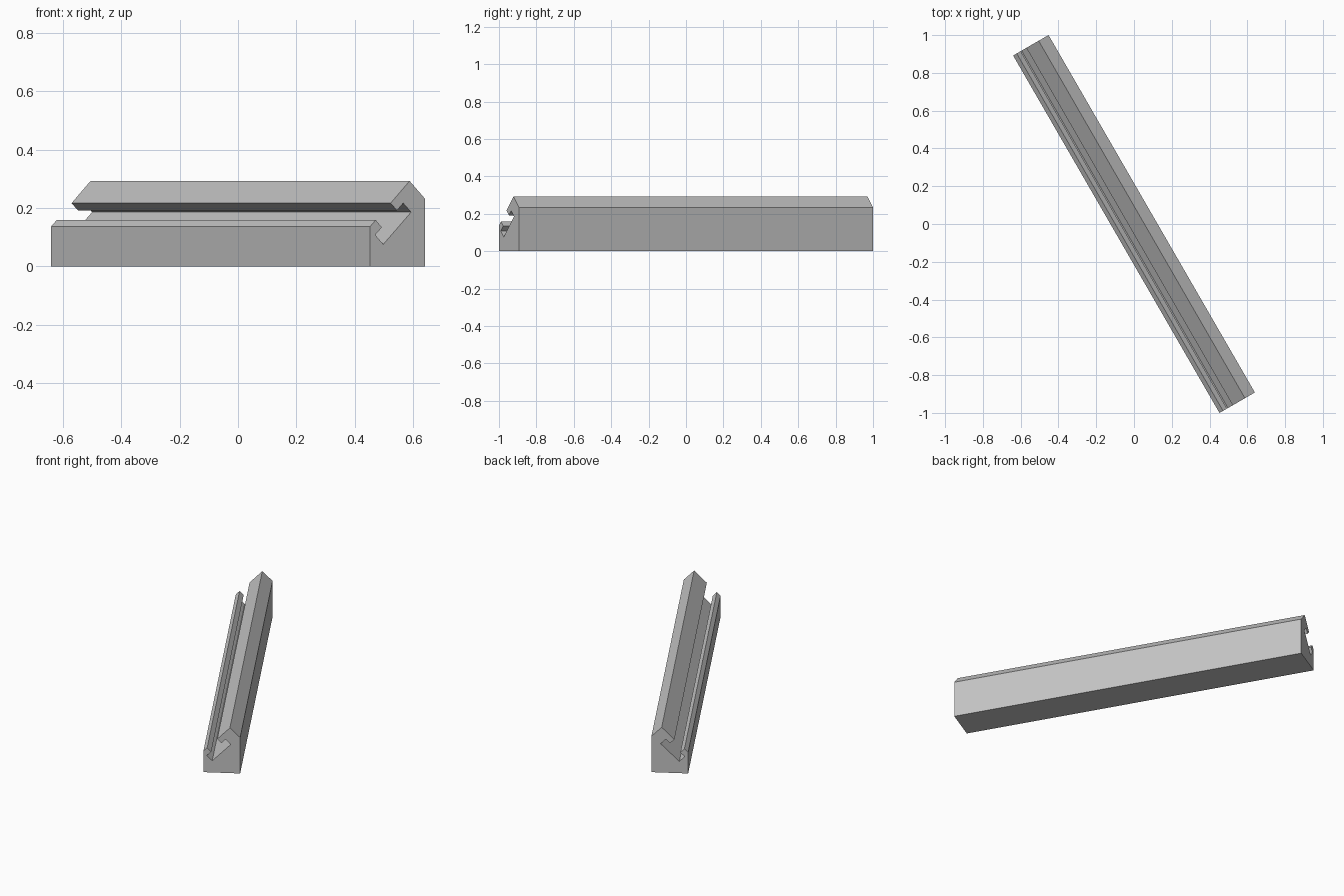
import bpy, bmesh, math
from mathutils import Matrix

cube = bpy.data.objects.get("Cube")
if cube:
    bpy.data.objects.remove(cube, do_unlink=True)

WIDTH, LENGTH, ANGLE = 0.2165, 2.185, math.radians(30)

# Bare metal colour
metal = bpy.data.materials.new("grey_metal")
metal.use_nodes = True
grey = (0.55, 0.55, 0.55, 1)
metal.diffuse_color = grey
metal.node_tree.nodes["Principled BSDF"].inputs["Base Color"].default_value = grey

# Cross-section: square base, diagonal T-slot between a low lip and a tall lip
profile = [
    (0, 0), (WIDTH, 0), (WIDTH, 0.2325), (0.156, 0.293),
    (0.081, 0.217), (0.106, 0.192), (0.131, 0.217), (0.162, 0.186),
    (0.052, 0.076), (0.020, 0.108), (0.046, 0.134), (0.022, 0.159), (0, 0.137),
]

# Extrude the section along the rail, then turn the rail to its diagonal
bm = bmesh.new()
end = bm.faces.new([bm.verts.new((x - WIDTH / 2, -LENGTH / 2, z)) for x, z in profile])
swept = bmesh.ops.extrude_face_region(bm, geom=[end], use_keep_orig=True)
far = [v for v in swept["geom"] if isinstance(v, bmesh.types.BMVert)]
bmesh.ops.translate(bm, verts=far, vec=(0, LENGTH, 0))
bmesh.ops.recalc_face_normals(bm, faces=bm.faces)
bmesh.ops.transform(bm, matrix=Matrix.Rotation(ANGLE, 4, "Z"), verts=bm.verts)

mesh = bpy.data.meshes.new("slotted_rail")
bm.to_mesh(mesh)
bm.free()
mesh.materials.append(metal)
rail = bpy.data.objects.new("slotted_rail", mesh)
bpy.context.collection.objects.link(rail)
